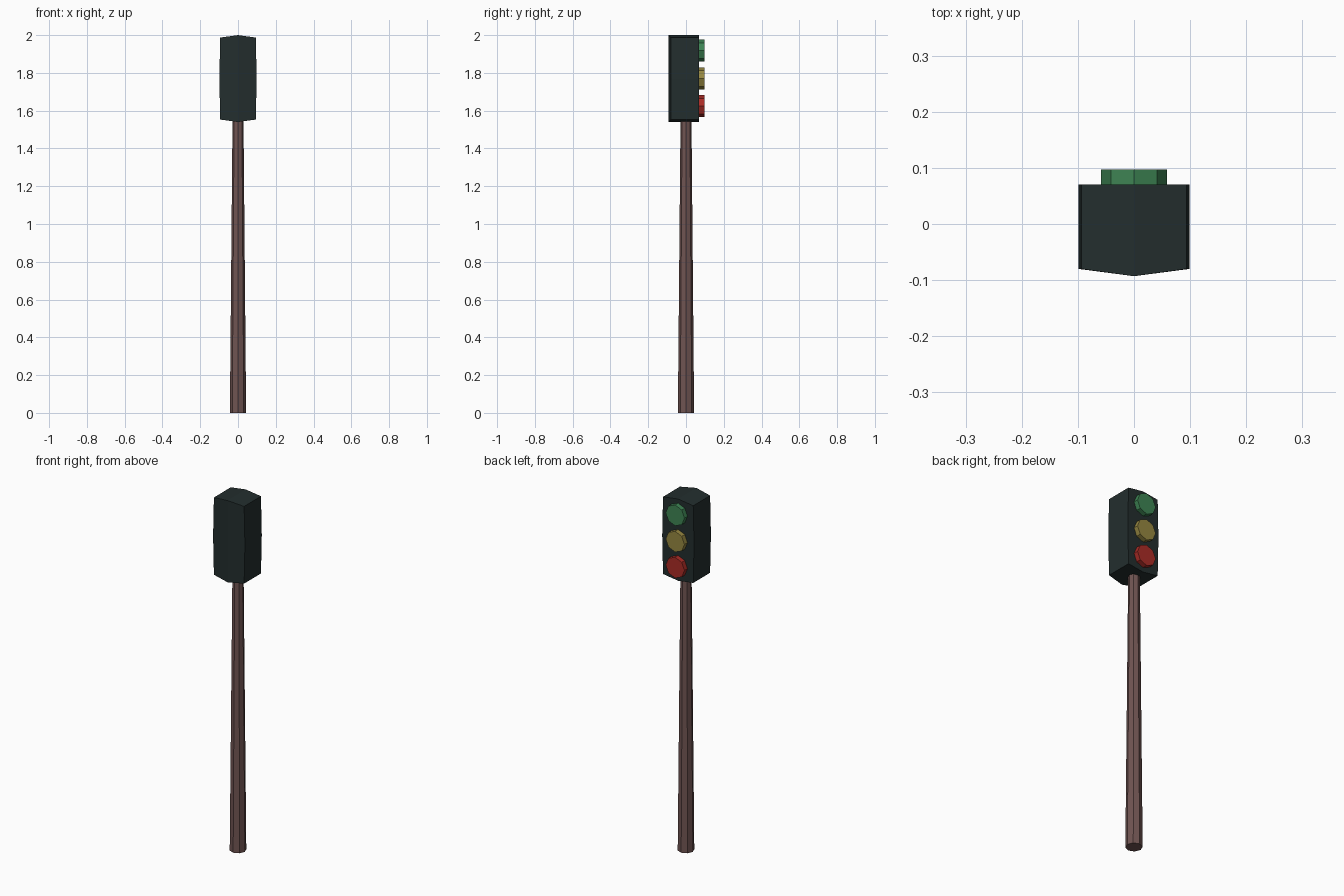
import bpy, bmesh, math

if "Cube" in bpy.data.objects:
    bpy.data.objects.remove(bpy.data.objects["Cube"])


def material(name, srgb):
    lin = [((c / 255 + 0.055) / 1.055) ** 2.4 for c in srgb]
    m = bpy.data.materials.new(name)
    m.diffuse_color = (*lin, 1)
    m.use_nodes = True
    m.node_tree.nodes["Principled BSDF"].inputs["Base Color"].default_value = m.diffuse_color
    return m


def finish(name, bm, mat):
    bmesh.ops.recalc_face_normals(bm, faces=bm.faces)
    mesh = bpy.data.meshes.new(name)
    bm.to_mesh(mesh)
    bm.free()
    mesh.materials.append(mat)
    ob = bpy.data.objects.new(name, mesh)
    bpy.context.collection.objects.link(ob)


def loft(name, rings, mat):
    """Closed solid through two matching rings of points."""
    bm = bmesh.new()
    a, b = [[bm.verts.new(p) for p in ring] for ring in rings]
    n = len(a)
    for i in range(n):
        j = (i + 1) % n
        bm.faces.new((a[i], a[j], b[j], b[i]))
    bm.faces.new(a)
    bm.faces.new(b)
    finish(name, bm, mat)


def octagon(r):
    return [(r * math.cos(i * math.pi / 4), r * math.sin(i * math.pi / 4)) for i in range(8)]


# Tapered octagonal pole
loft("pole", [[(x, y, 0) for x, y in octagon(0.043)],
              [(x, y, 1.56) for x, y in octagon(0.029)]],
     material("brown", (112, 84, 82)))

# Housing: slightly bulged outline, flat lamp side, ridged back
outline = [(0, 2.0), (0.094, 1.987), (0.099, 1.77), (0.094, 1.553),
           (0, 1.54), (-0.094, 1.553), (-0.099, 1.77), (-0.094, 1.987)]
bm = bmesh.new()
lamp_side = [bm.verts.new((x, 0.07, z)) for x, z in outline]
back = [bm.verts.new((x, -0.093 if x == 0 else -0.08, z)) for x, z in outline]
for i in range(8):
    j = (i + 1) % 8
    bm.faces.new((lamp_side[i], lamp_side[j], back[j], back[i]))
bm.faces.new(lamp_side)
bm.faces.new(back[0:5])          # right half of the ridged back
bm.faces.new(back[4:] + back[:1])  # left half
finish("housing", bm, material("dark_slate", (35, 46, 46)))

# Octagonal lamps
for name, z, colour in (("green", 1.918, (62, 132, 84)),
                        ("yellow", 1.77, (150, 135, 65)),
                        ("red", 1.624, (170, 44, 38))):
    loft(name + "_lamp", [[(x, y, z + h) for x, h in octagon(0.0585)] for y in (0.06, 0.097)],
         material(name, colour))
